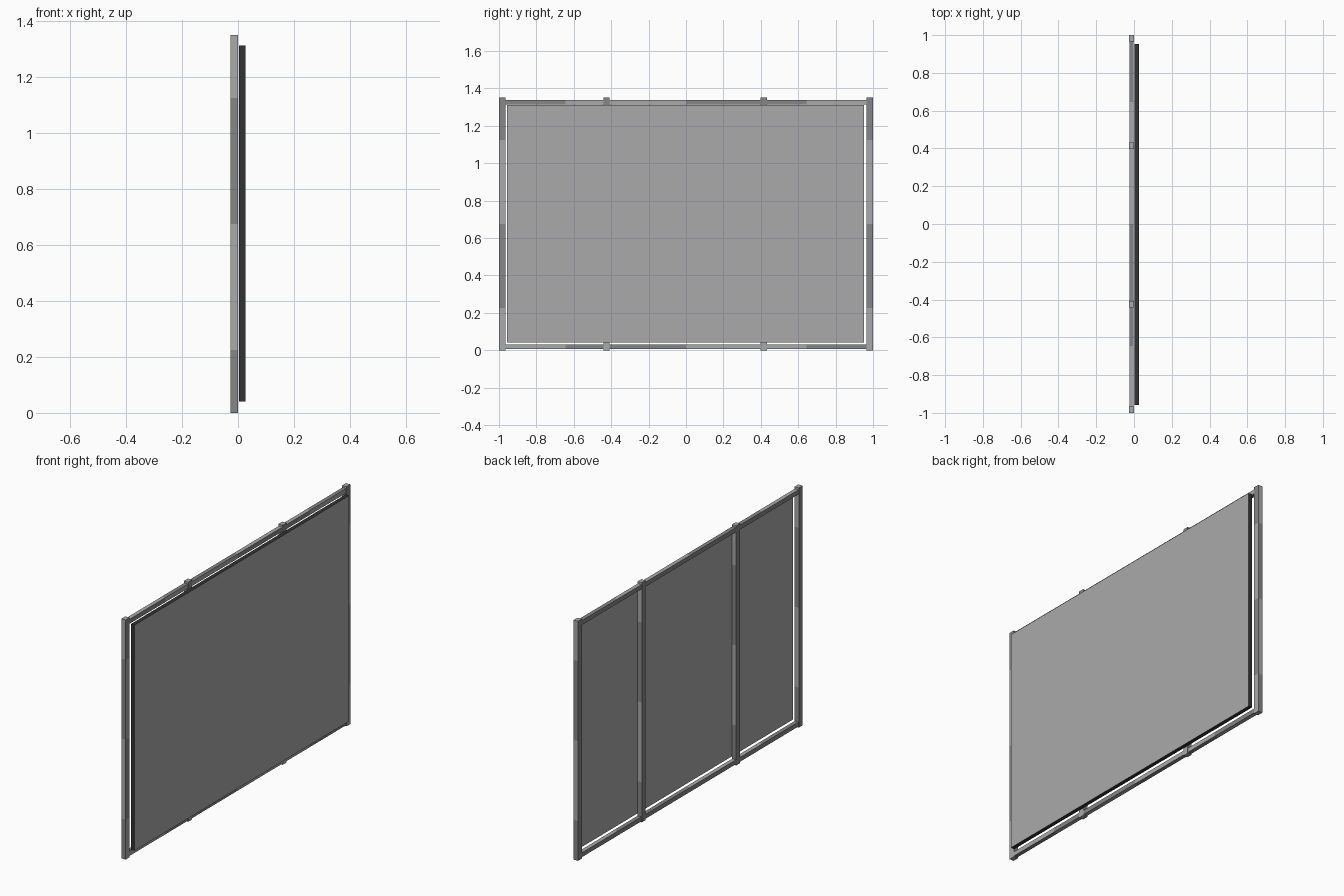
import bpy, bmesh
from mathutils import Vector

if "Cube" in bpy.data.objects:
    bpy.data.objects.remove(bpy.data.objects["Cube"])


def material(name, v):
    m = bpy.data.materials.new(name)
    m.diffuse_color = (v, v, v, 1)
    m.use_nodes = True
    m.node_tree.nodes["Principled BSDF"].inputs["Base Color"].default_value = m.diffuse_color
    return m


LIGHT = material("light_grey", 0.40)
DARK = material("mid_grey", 0.24)
EDGE = material("charcoal", 0.033)


def box(name, lo, hi, mats, rule, axis=None):
    """Box between two corners, cut in bands along an axis, coloured by rule(normal, band)."""
    lo, hi = Vector(lo), Vector(hi)
    bm = bmesh.new()
    bmesh.ops.create_cube(bm, size=1)
    for v in bm.verts:
        v.co = Vector([(lo[k] + hi[k]) / 2 + v.co[k] * (hi[k] - lo[k]) for k in range(3)])
    cuts = []
    if axis is not None:
        cuts = [lo[axis] + (hi[axis] - lo[axis]) * f for f in (1 / 6, 1 / 2, 5 / 6)]
        no = Vector([float(k == axis) for k in range(3)])
        for c in cuts:
            bmesh.ops.bisect_plane(bm, geom=bm.verts[:] + bm.edges[:] + bm.faces[:],
                                   plane_co=no * c, plane_no=no)
    bm.normal_update()
    for f in bm.faces:
        mid = f.calc_center_median()
        band = sum(mid[axis] > c for c in cuts) if axis is not None else 0
        f.material_index = int(rule(f.normal, band))
    me = bpy.data.meshes.new(name)
    bm.to_mesh(me)
    bm.free()
    for m in mats:
        me.materials.append(m)
    ob = bpy.data.objects.new(name, me)
    bpy.context.collection.objects.link(ob)
    return ob


def banded(axis, flip):
    """Alternating bands: front face and side faces are out of step, rear face is plain."""
    def rule(n, band):
        if abs(n[axis]) > 0.5:
            return 0
        if n.x < -0.5:
            return 1
        return (band + flip + (0 if n.x > 0.5 else 1)) % 2
    return rule


# Upright posts
for name, y in (("end_post_a", -0.983), ("middle_post_a", -0.425),
                ("middle_post_b", 0.415), ("end_post_b", 0.983)):
    box(name, (-0.027, y - 0.017, 0), (0, y + 0.017, 1.35),
        (LIGHT, DARK), banded(2, 0), 2)

# Top and bottom rails, slightly slimmer than the posts
for name, z0, z1, flip in (("bottom_rail", 0.006, 0.031, 0), ("top_rail", 1.314, 1.339, 1)):
    box(name, (-0.025, -0.968, z0), (-0.002, 0.968, z1),
        (LIGHT, DARK), banded(1, flip), 1)

# Screen panel in front of the frame, with dark edges
box("screen_panel", (0.003, -0.958, 0.041), (0.026, 0.953, 1.312),
    (LIGHT, EDGE), lambda n, b: abs(n.x) < 0.5)
